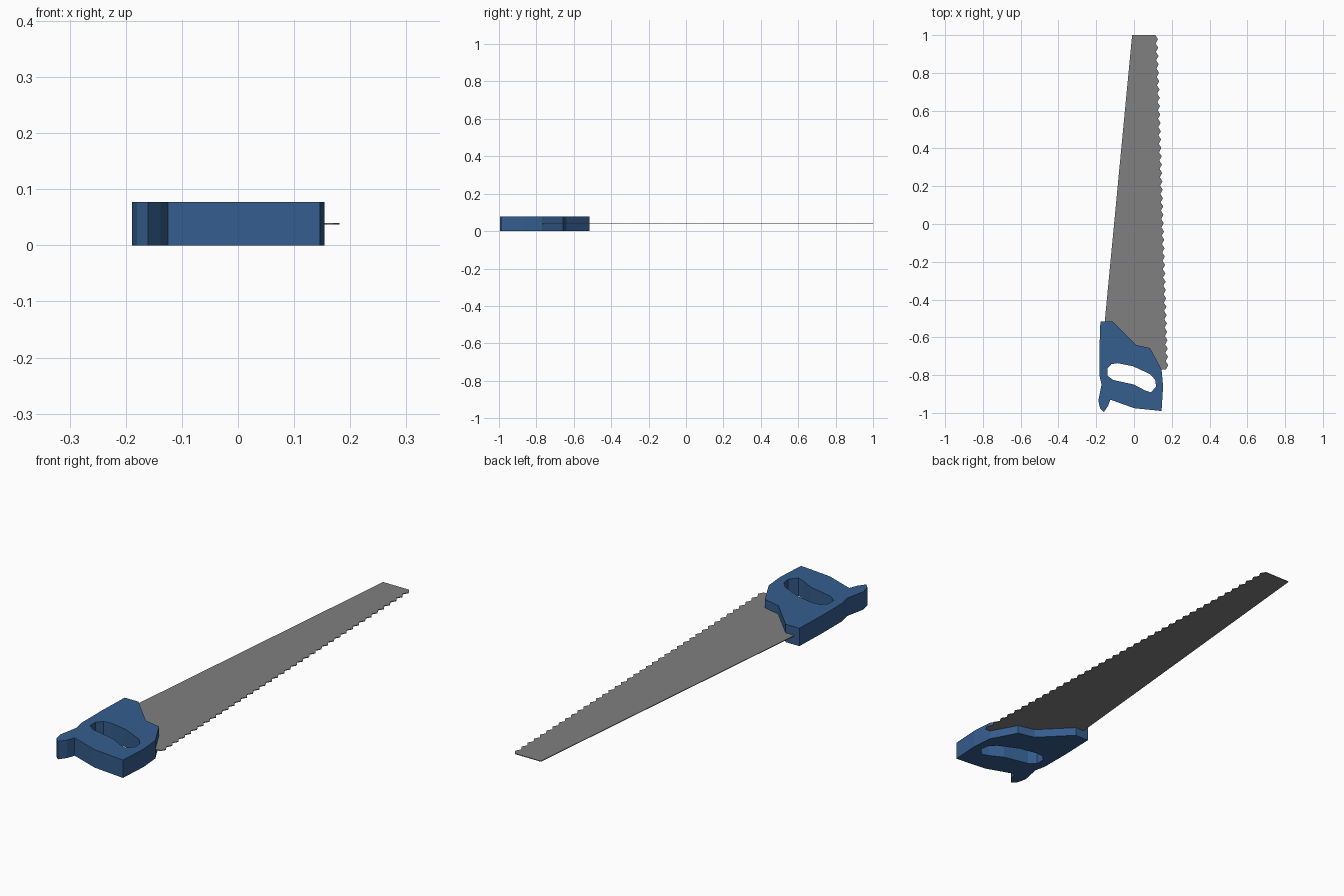
import bpy, bmesh

if "Cube" in bpy.data.objects:
    bpy.data.objects.remove(bpy.data.objects["Cube"])


def material(name, rgb):
    m = bpy.data.materials.new(name)
    m.diffuse_color = (*rgb, 1.0)
    m.use_nodes = True
    m.node_tree.nodes["Principled BSDF"].inputs["Base Color"].default_value = m.diffuse_color
    return m


def plate(name, loops, z0, z1, mat):
    """Flat plate from an outline (plus optional holes), extruded z0 to z1."""
    bm = bmesh.new()
    edges = []
    for loop in loops:
        vs = [bm.verts.new((x, y, z0)) for x, y in loop]
        edges += [bm.edges.new((a, b)) for a, b in zip(vs, vs[1:] + vs[:1])]
    bmesh.ops.triangle_fill(bm, edges=edges, use_beauty=True, normal=(0, 0, 1))
    ext = bmesh.ops.extrude_face_region(bm, geom=bm.faces[:], use_keep_orig=True)
    top = [g for g in ext["geom"] if isinstance(g, bmesh.types.BMVert)]
    bmesh.ops.translate(bm, verts=top, vec=(0, 0, z1 - z0))
    bmesh.ops.recalc_face_normals(bm, faces=bm.faces[:])
    me = bpy.data.meshes.new(name)
    bm.to_mesh(me)
    bm.free()
    me.materials.append(mat)
    ob = bpy.data.objects.new(name, me)
    bpy.context.collection.objects.link(ob)
    return ob


blue = material("handle blue", (0.035, 0.11, 0.27))
steel = material("blade grey", (0.215, 0.215, 0.215))

# Handle with finger hole
outline = [(-0.178, -0.515), (-0.113, -0.515), (0.01, -0.64), (0.085, -0.657),
           (0.146, -0.77), (0.154, -0.86), (0.146, -0.99), (0.0, -0.975),
           (-0.125, -0.93), (-0.138, -0.965), (-0.16, -0.995), (-0.18, -0.975),
           (-0.189, -0.935), (-0.172, -0.85), (-0.183, -0.80), (-0.183, -0.66)]
hole = [(-0.141, -0.765), (-0.12, -0.742), (-0.085, -0.737), (-0.005, -0.753),
        (0.085, -0.795), (0.112, -0.825), (0.117, -0.86), (0.09, -0.892),
        (0.06, -0.882), (0.0, -0.85), (-0.11, -0.826), (-0.141, -0.803)]
plate("handle", [outline, hole], 0.0, 0.077, blue)

# Toothed blade: tapered sheet with a zigzag cutting edge, root inside handle
TEETH = 40
Y0, Y1 = 1.0, -0.77
blade = [(-0.16, -0.57), (-0.01, 1.0)]
for i in range(TEETH):
    for offset, depth in ((0.0, 0.013), (0.5, 0.0)):
        t = (i + offset) / TEETH
        blade.append((0.126 + 0.056 * t - depth, Y0 + (Y1 - Y0) * t))
blade += [(0.17, Y1), (0.135, Y1), (0.03, -0.70)]
plate("blade", [blade], 0.037, 0.040, steel)
